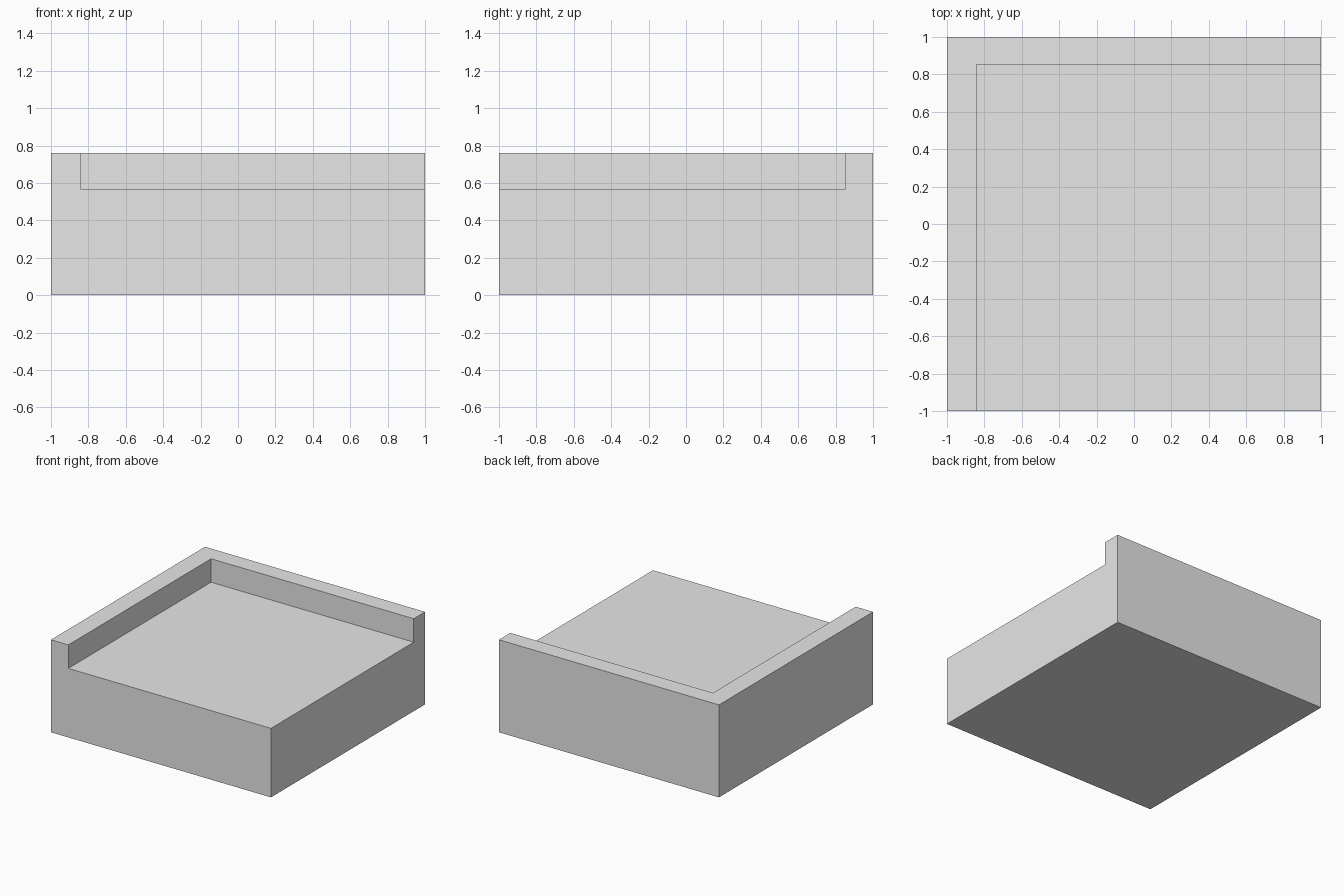
import bpy
import bmesh
from mathutils import Vector

default_cube = bpy.data.objects.get("Cube")
if default_cube:
    bpy.data.objects.remove(default_cube, do_unlink=True)

TOP = 0.76        # height of the raised rim
FLOOR = 0.567     # height of the recessed floor
RIM_X = -0.842    # inner face of the right rim
RIM_Y = 0.853     # inner face of the back rim

grey = bpy.data.materials.new("light_grey")
grey.use_nodes = True
colour = (0.8, 0.8, 0.8, 1)
grey.diffuse_color = colour
grey.node_tree.nodes["Principled BSDF"].inputs["Base Color"].default_value = colour


def box(name, low, high):
    """Add a box spanning two opposite corners."""
    low, high = Vector(low), Vector(high)
    bm = bmesh.new()
    bmesh.ops.create_cube(bm, size=1)
    bmesh.ops.scale(bm, vec=high - low, verts=bm.verts)
    bmesh.ops.translate(bm, vec=(low + high) / 2, verts=bm.verts)
    mesh = bpy.data.meshes.new(name)
    bm.to_mesh(mesh)
    bm.free()
    mesh.materials.append(grey)
    obj = bpy.data.objects.new(name, mesh)
    bpy.context.collection.objects.link(obj)
    return obj


# Solid corner block
block = box("corner_block", (-1, -1, 0), (1, 1, TOP))

# Recess open to the front and left, leaving an L-shaped rim
cutter = box("recess_cutter", (RIM_X, -2, FLOOR), (2, RIM_Y, 2))
cutter.hide_render = True
cut = block.modifiers.new("recess", 'BOOLEAN')
cut.operation = 'DIFFERENCE'
cut.solver = 'EXACT'
cut.object = cutter

bpy.context.view_layer.objects.active = block
bpy.ops.object.modifier_apply(modifier=cut.name)
bpy.data.objects.remove(cutter, do_unlink=True)
